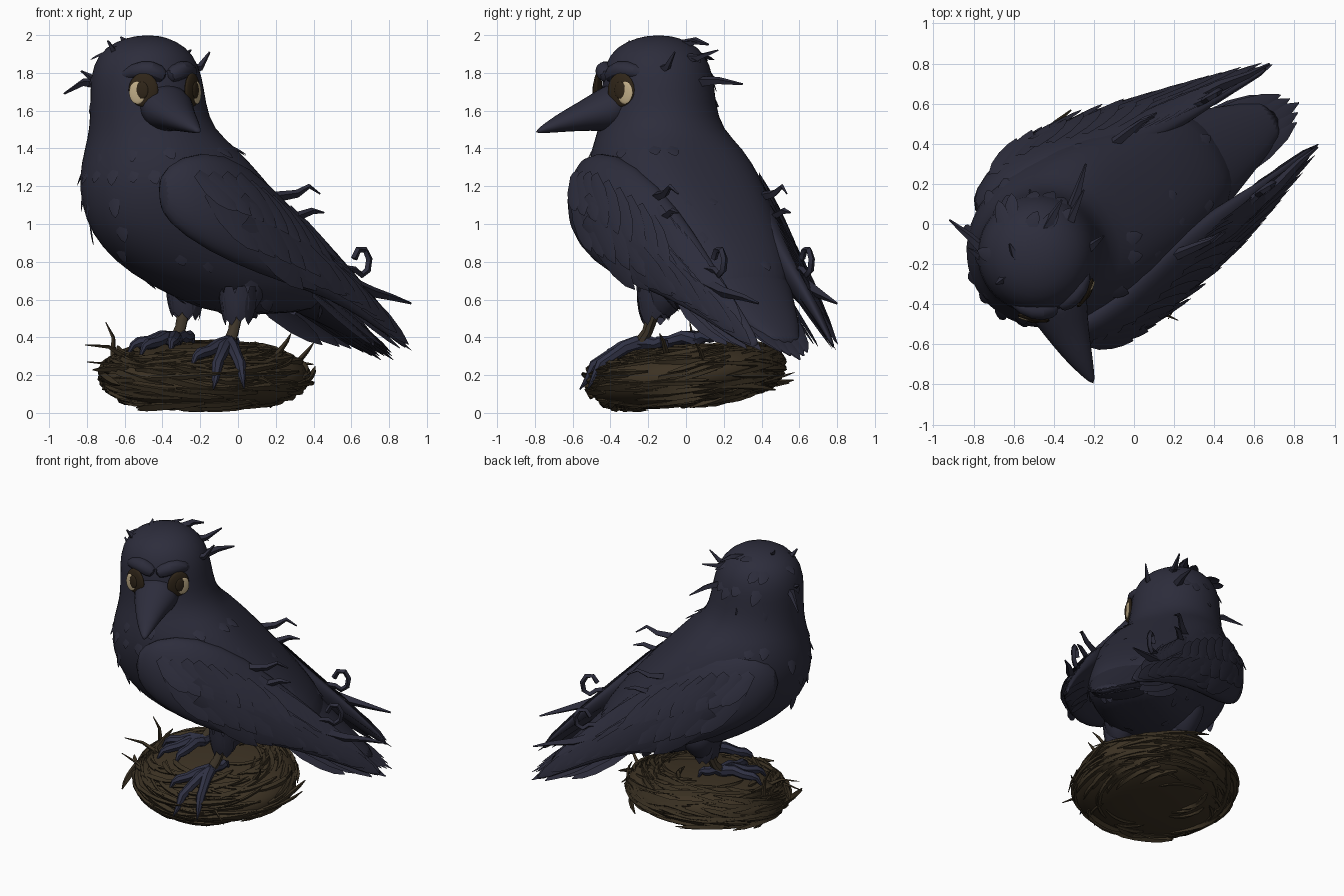
import bpy, bmesh, random
from math import sin, cos, pi, radians
from mathutils import Vector as V

random.seed(4)
if "Cube" in bpy.data.objects:
    bpy.data.objects.remove(bpy.data.objects["Cube"])


def material(name, rgb):
    m = bpy.data.materials.new(name)
    m.use_nodes = True
    m.diffuse_color = (*rgb, 1)
    b = m.node_tree.nodes["Principled BSDF"]
    b.inputs["Base Color"].default_value = (*rgb, 1)
    b.inputs["Roughness"].default_value = 0.9
    return m


PLUMAGE = material("dark navy plumage", (0.026, 0.026, 0.045))
FOOT = material("slate blue foot", (0.029, 0.031, 0.058))
SHIN = material("brown shin", (0.048, 0.036, 0.022))
NEST = material("nest brown", (0.046, 0.032, 0.017))
TWIG = material("twig brown", (0.042, 0.03, 0.016))
IRIS = material("cream iris", (0.52, 0.41, 0.24))
SOCKET = material("dark brown eye", (0.028, 0.018, 0.009))

# Bird frame: s runs from breast to tail, t to the bird's far side
AXIS, SIDE = V((cos(pi / 6), 0.5, 0)), V((-0.5, cos(pi / 6), 0))
UP = V((0, 0, 1))


def P(s, t, z):
    return V((0, 0.13, 0)) + AXIS * s + SIDE * t + UP * z


def finish(name, bm, mat, closed=True, subsurf=0):
    if closed:
        bmesh.ops.recalc_face_normals(bm, faces=bm.faces)
    me = bpy.data.meshes.new(name)
    bm.to_mesh(me)
    bm.free()
    me.materials.append(mat)
    ob = bpy.data.objects.new(name, me)
    bpy.context.collection.objects.link(ob)
    if subsurf:
        ob.modifiers.new("smooth", "SUBSURF").levels = subsurf
    bpy.ops.object.select_all(action="DESELECT")
    ob.select_set(True)
    bpy.context.view_layer.objects.active = ob
    bpy.ops.object.shade_smooth_by_angle(angle=radians(45))
    return ob


def loft(bm, rings):
    """Skin a list of point rings and cap both ends."""
    rows = [[bm.verts.new(p) for p in r] for r in rings]
    n = len(rows[0])
    for a, b in zip(rows, rows[1:]):
        for i in range(n):
            bm.faces.new((a[i], a[(i + 1) % n], b[(i + 1) % n], b[i]))
    bm.faces.new(rows[0])
    bm.faces.new(rows[-1])


def ellipse(c, a, b, n=20):
    return [c + a * cos(2 * pi * i / n) + b * sin(2 * pi * i / n) for i in range(n)]


def body_ring(z, front, back, w):
    """Level slice, rounder at the breast and squarer at the back."""
    ring = []
    for i in range(24):
        c, d = cos(i * pi / 12), sin(i * pi / 12)
        e = 0.72 if c > 0 and z < 1.45 else 1
        ring.append(P((front + back) / 2 + (back - front) / 2 * (c if c <= 0 else c ** e),
                      w * (abs(d) ** e) * (1 if d > 0 else -1), z))
    return ring


def tube(bm, pts, radii, n=5):
    rings = []
    for i, p in enumerate(pts):
        d = (pts[min(i + 1, len(pts) - 1)] - pts[max(i - 1, 0)]).normalized()
        a = d.cross(V((0.3, -0.9, 0.2))).normalized()
        rings.append(ellipse(p, a * radii[i], d.cross(a) * radii[i], n))
    loft(bm, rings)


def wisp(bm, pts, r=0.02):
    tube(bm, pts, [r * (1 - 0.85 * i / (len(pts) - 1)) for i in range(len(pts))], 4)


def feather(bm, base, tip, width, normal):
    """Pointed leaf-shaped plate with a raised middle rib."""
    d = tip - base
    w = d.cross(normal).normalized() * width
    n = normal.normalized() * width * 0.2
    prev = None
    for k, f in ((0, 0.5), (0.35, 1), (0.65, 0.95), (0.86, 0.6), (1, 0.04)):
        c = base + d * k
        row = [bm.verts.new(q) for q in (c - w * f, c + n * f, c + w * f)]
        if prev:
            for i in (0, 1):
                bm.faces.new((prev[i], prev[i + 1], row[i + 1], row[i]))
        prev = row


# Body, neck and head: level slices of height, front, back, half width
slices = [(2.0, -0.6, -0.5, 0.05), (1.97, -0.72, -0.4, 0.17), (1.9, -0.82, -0.31, 0.26),
          (1.78, -0.86, -0.26, 0.3), (1.64, -0.86, -0.24, 0.3), (1.5, -0.86, -0.2, 0.33),
          (1.4, -0.88, -0.1, 0.39), (1.25, -0.92, 0.05, 0.43), (1.1, -0.91, 0.2, 0.43),
          (0.95, -0.86, 0.34, 0.41), (0.8, -0.72, 0.46, 0.38), (0.68, -0.52, 0.52, 0.34),
          (0.58, -0.28, 0.48, 0.27), (0.52, -0.1, 0.33, 0.16)]
bm = bmesh.new()
loft(bm, [body_ring(*row) for row in slices])
body = finish("body", bm, PLUMAGE, subsurf=1)

# Loose feathers lying down over the body
bm = bmesh.new()
faces = [p for p in body.data.polygons if len(p.vertices) == 4]
for p in random.sample(faces, 110):
    n, c = p.normal.copy(), p.center.copy()
    if c.z > 1.55 and (c - P(-0.55, 0, c.z)).dot(V((0.38, -0.92, 0))) > 0:
        continue
    d = V((0.35, 0.2, -1)) - n * V((0.35, 0.2, -1)).dot(n)
    if d.length > 0.3:
        d = d.normalized() * random.uniform(0.1, 0.16)
        feather(bm, c - n * 0.02, c + d + n * random.uniform(-0.01, 0.01), 0.035, n)
finish("body_feathers", bm, PLUMAGE, False)

# Tail core and overlapping tail feathers
bm = bmesh.new()
loft(bm, [ellipse(P(s, 0, z), SIDE * w, (UP + AXIS * 0.6) * h) for s, z, w, h in
          ((0.0, 0.88, 0.34, 0.2), (0.3, 0.72, 0.31, 0.13), (0.55, 0.55, 0.2, 0.06), (0.84, 0.35, 0.09, 0.018))])
finish("tail_core", bm, PLUMAGE, subsurf=1)
bm = bmesh.new()
for i in range(-2, 3):
    k = i / 2
    for drop in (0, 0.06):
        feather(bm, P(0.3, k * 0.14, 0.7 - drop), P(0.95 - 0.06 * abs(k) - drop, k * 0.08 + drop / 2, 0.28 + 0.04 * abs(k)),
                0.07, UP + AXIS * 0.5)
finish("tail_feathers", bm, PLUMAGE, False)

# Wings: s, height, t, half height, half thickness, lean; the near wing sits wider
stations = [(-0.72, 1.16, 0.36, 0.09, 0.04, 0.1), (-0.6, 1.15, 0.4, 0.22, 0.1, 0.12),
            (-0.32, 1.09, 0.41, 0.31, 0.14, 0.2), (0, 0.95, 0.37, 0.28, 0.11, 0.35),
            (0.3, 0.78, 0.31, 0.19, 0.08, 0.5), (0.6, 0.58, 0.28, 0.11, 0.04, 0.5),
            (0.8, 0.43, 0.25, 0.06, 0.02, 0.5), (0.9, 0.35, 0.23, 0.02, 0.01, 0.5)]
for name, m, wide in (("left", -1, 0.045), ("right", 1, -0.02)):

    def W(s, t, z):
        return P(s, m * (t + wide * min(1, (0.9 - s) * 2)), z)

    def section(s, z, t, h, w, lean):
        """Centre, height axis and thickness axis of one wing section."""
        rise = UP * cos(lean) - SIDE * m * sin(lean)
        return W(s, t, z), rise * h, (SIDE * m * cos(lean) + UP * sin(lean)) * w

    def on_wing(s, v, lift=0.0):
        """Point on the outer face at relative height v, and its outward normal."""
        i = max(j for j in range(len(stations) - 1) if stations[j][0] <= s or j == 0)
        a, b = stations[i], stations[i + 1]
        k = (s - a[0]) / (b[0] - a[0])
        c, rise, out = section(*[p + (q - p) * k for p, q in zip(a, b)])
        return c + rise * v + out * max(0, 1 - v * v) ** 0.5 + out.normalized() * lift, out + rise * v * 0.3

    def wing_feather(s0, v0, s1, v1, width):
        base, n = on_wing(s0, v0, -0.005)
        feather(bm, base, on_wing(s1, v1, 0.022)[0], width, n)

    bm = bmesh.new()
    loft(bm, [ellipse(*section(*row)) for row in stations])
    finish(name + "_wing", bm, PLUMAGE, subsurf=1)
    bm = bmesh.new()
    for i in range(9):
        k = i / 8
        wing_feather(-0.3 + 0.75 * k, -0.3 + 0.2 * k, 0.1 + 0.79 * k, -1.08 + 0.6 * k, 0.075 - 0.02 * k)
        wing_feather(-0.5 + 0.75 * k, 0.1, -0.22 + 0.85 * k, -0.75, 0.07 - 0.02 * k)
        wing_feather(-0.55 + 0.65 * k, 0.5, -0.36 + 0.7 * k, -0.2, 0.06 - 0.015 * k)
        wing_feather(0.1 + 0.4 * k, 0.75, 0.4 + 0.42 * k, 0.35, 0.04)
    for i in range(4):
        feather(bm, W(0.25, 0.3, 0.78 - 0.05 * i), W(0.93 - 0.09 * i, 0.23 + 0.03 * (i % 2), 0.33 + 0.01 * i),
                0.06, on_wing(0.5, 0)[1] + UP * 0.04)
    finish(name + "_wing_feathers", bm, PLUMAGE, False)
    bm = bmesh.new()
    tube(bm, [W(0.42, 0.28, 0.77)] + [W(0.59 + 0.05 * cos(a), 0.26, 0.8 + 0.07 * sin(a))
                                      for a in (3.8, 4.7, 5.6, 6.5, 7.4, 8.3, 9.2)], [0.018] * 8, 4)
    wisp(bm, [W(0.4, 0.3, 0.72), W(0.65, 0.28, 0.64), W(0.8, 0.25, 0.61), W(0.92, 0.24, 0.58)], 0.04)
    wisp(bm, [W(0.0, 0.3, 1.14), W(0.15, 0.32, 1.16), W(0.22, 0.33, 1.2), W(0.29, 0.32, 1.16)], 0.03)
    wisp(bm, [W(0.1, 0.31, 1.02), W(0.24, 0.33, 1.07), W(0.31, 0.33, 1.06)], 0.03)
    finish(name + "_wing_curls", bm, PLUMAGE)

# Head frame, beak and brow
FACE, LEFT, HEAD = V((0.38, -0.92, 0)), V((0.92, 0.38, 0)), V((-0.47, -0.2, 1.7))
bm = bmesh.new()
loft(bm, [ellipse(V(c), LEFT * w, UP * h, 12) for c, w, h in
          (((-0.4, -0.34, 1.63), 0.18, 0.16), ((-0.36, -0.45, 1.605), 0.145, 0.115),
           ((-0.32, -0.56, 1.57), 0.105, 0.08), ((-0.26, -0.69, 1.53), 0.062, 0.047),
           ((-0.2, -0.8, 1.485), 0.008, 0.008))])
finish("beak", bm, PLUMAGE, subsurf=1)


def pad(name, c, n, wide, tall, thick, mat):
    """Flattened ball facing along n."""
    side = UP.cross(n).normalized()
    bm = bmesh.new()
    bmesh.ops.create_uvsphere(bm, u_segments=20, v_segments=12, radius=1)
    for v in bm.verts:
        v.co = c + side * v.co.x * wide + UP * v.co.y * tall + n * v.co.z * thick
    finish(name, bm, mat)


for name, m, spread in (("left", 1, 0.69), ("right", -1, 0.58)):
    n = (FACE * cos(spread) + LEFT * m * sin(spread)).normalized()
    side = UP.cross(n).normalized() * m
    c = HEAD + n * 0.268
    pad(name + "_eye_socket", c - side * 0.02 + UP * 0.01, n, 0.08, 0.09, 0.02, SOCKET)
    pad(name + "_iris", c + side * 0.01 - UP * 0.005 + n * 0.014, n, 0.045, 0.06, 0.009, IRIS)
    pad(name + "_pupil", c - side * 0.016 + UP * 0.008 + n * 0.019, n, 0.033, 0.045, 0.008, SOCKET)
    bm = bmesh.new()
    tube(bm, [HEAD + FACE * 0.23 + UP * 0.07, c + UP * 0.125 - side * 0.06 - n * 0.035, c + UP * 0.115 + side * 0.04 - n * 0.035,
              c + side * 0.15 + UP * 0.06 - n * 0.09], [0.05, 0.055, 0.05, 0.01], 8)
    finish(name + "_brow", bm, PLUMAGE, subsurf=1)

# Ragged crest tufts
bm = bmesh.new()
for base, mid, tip in (((-0.7, -0.18, 1.74), (-0.82, -0.06, 1.75), (-0.92, 0.02, 1.69)),
                       ((-0.68, -0.2, 1.8), (-0.77, -0.16, 1.77), (-0.83, -0.12, 1.81)),
                       ((-0.6, -0.25, 1.92), (-0.66, -0.28, 1.92), (-0.69, -0.3, 1.97)),
                       ((-0.55, -0.2, 1.95), (-0.6, -0.15, 1.97), (-0.62, -0.1, 1.99)),
                       ((-0.27, -0.15, 1.82), (-0.2, -0.1, 1.83), (-0.15, -0.06, 1.91)),
                       ((-0.35, -0.05, 1.88), (-0.3, 0.06, 1.88), (-0.25, 0.17, 1.92)),
                       ((-0.45, -0.05, 1.94), (-0.4, 0.05, 1.97), (-0.36, 0.12, 1.95)),
                       ((-0.33, 0.02, 1.75), (-0.28, 0.17, 1.76), (-0.24, 0.3, 1.74)),
                       ((-0.5, 0.05, 1.74), (-0.5, 0.12, 1.7), (-0.52, 0.17, 1.62))):
    wisp(bm, [V(base), V(mid), V(tip)], 0.035)
finish("crest_tufts", bm, PLUMAGE)


# Nest: flattened tilted bowl of wrapped twigs
def nest_point(th, ph, k=1.0):
    r = abs(cos(ph)) ** 0.65 * k
    y = 0.52 * r * sin(th)
    return V((-0.18 + 0.55 * r * cos(th), y, 0.195 + 0.1 * y + 0.162 * k * sin(ph)))


bm = bmesh.new()
loft(bm, [[nest_point(2 * pi * i / 28, radians(d)) for i in range(28)] for d in range(-85, 86, 17)])
finish("nest_bowl", bm, NEST)
bm = bmesh.new()
for j in range(230):
    th, ph = random.uniform(0, 2 * pi), random.uniform(-1.1, 1.2)
    span, climb = random.uniform(0.4, 1.0) * random.choice((-1, 1)), random.uniform(-0.4, 0.4)
    flare = random.uniform(0.1, 0.2) if j % 9 == 0 else 0.02
    r = random.uniform(0.009, 0.022)
    pts = [nest_point(th + span * i / 5, ph + climb * i / 5, 1.0 + flare * (i / 5) ** 2) for i in range(6)]
    tube(bm, pts, [r * 0.5, r, r, r, r * 0.8, r * 0.2], 4)
finish("nest_twigs", bm, TWIG)
bm = bmesh.new()
for base, tip in (((-0.66, 0.05, 0.28), (-0.7, 0.02, 0.48)), ((-0.6, -0.1, 0.3), (-0.81, -0.15, 0.36)),
                  ((0.2, -0.1, 0.3), (0.28, -0.14, 0.42)), ((0.3, 0.1, 0.25), (0.4, 0.05, 0.37)),
                  ((0.0, -0.4, 0.2), (0.22, -0.48, 0.13)), ((-0.5, -0.3, 0.2), (-0.8, -0.2, 0.27))):
    a, b = V(base), V(tip)
    wisp(bm, [a, a.lerp(b, 0.5) + V((0.02, 0, 0.02)), b], 0.018)
finish("stray_twigs", bm, TWIG)


# Legs: feathered thigh, shin, toes with claws
def ground(x, y):
    r = min(1, (((x + 0.18) / 0.55) ** 2 + (y / 0.52) ** 2) ** 0.5)
    return 0.21 + 0.1 * y + 0.16 * (1 - r ** 3) ** 0.5


for name, hip, ankle, aim in (("left", (0.0, -0.16, 0.5), (-0.05, -0.25, 0.36), V((-0.25, -0.97, 0))),
                              ("right", (-0.28, 0.16, 0.52), (-0.33, 0.06, 0.38), V((-0.6, -0.8, 0)))):
    hip, ankle = V(hip), V(ankle)
    bm = bmesh.new()
    tube(bm, [hip + V((0.04, 0.1, 0.26)), hip + V((0.02, 0.05, 0.12)), hip], [0.15, 0.12, 0.06], 12)
    finish(name + "_thigh", bm, PLUMAGE, subsurf=1)
    bm = bmesh.new()
    for i in range(9):
        d = V((cos(i * 0.7), sin(i * 0.7), 0))
        feather(bm, hip + d * 0.1 + UP * 0.17, hip + d * 0.07 - UP * random.uniform(0, 0.04), 0.045, d)
    finish(name + "_thigh_feathers", bm, PLUMAGE, False)
    bm = bmesh.new()
    tube(bm, [hip + UP * 0.06, hip.lerp(ankle, 0.5), ankle], [0.035, 0.03, 0.035], 8)
    finish(name + "_shin", bm, SHIN)
    bm = bmesh.new()
    for turn, size in ((-0.55, 0.27), (0, 0.31), (0.55, 0.27), (pi, 0.16)):
        d = V((aim.x * cos(turn) - aim.y * sin(turn), aim.x * sin(turn) + aim.y * cos(turn), 0))
        pts = [ankle + UP * 0.01]
        for k, lift in ((0.3, 0.035), (0.55, 0.02), (0.78, 0.025), (0.9, 0.02), (1.04, -0.03)):
            q = ankle + d * size * k
            pts.append(V((q.x, q.y, ground(q.x, q.y) + lift)))
        tube(bm, pts, [0.042, 0.036, 0.031, 0.031, 0.019, 0.003], 7)
    finish(name + "_foot", bm, FOOT)
